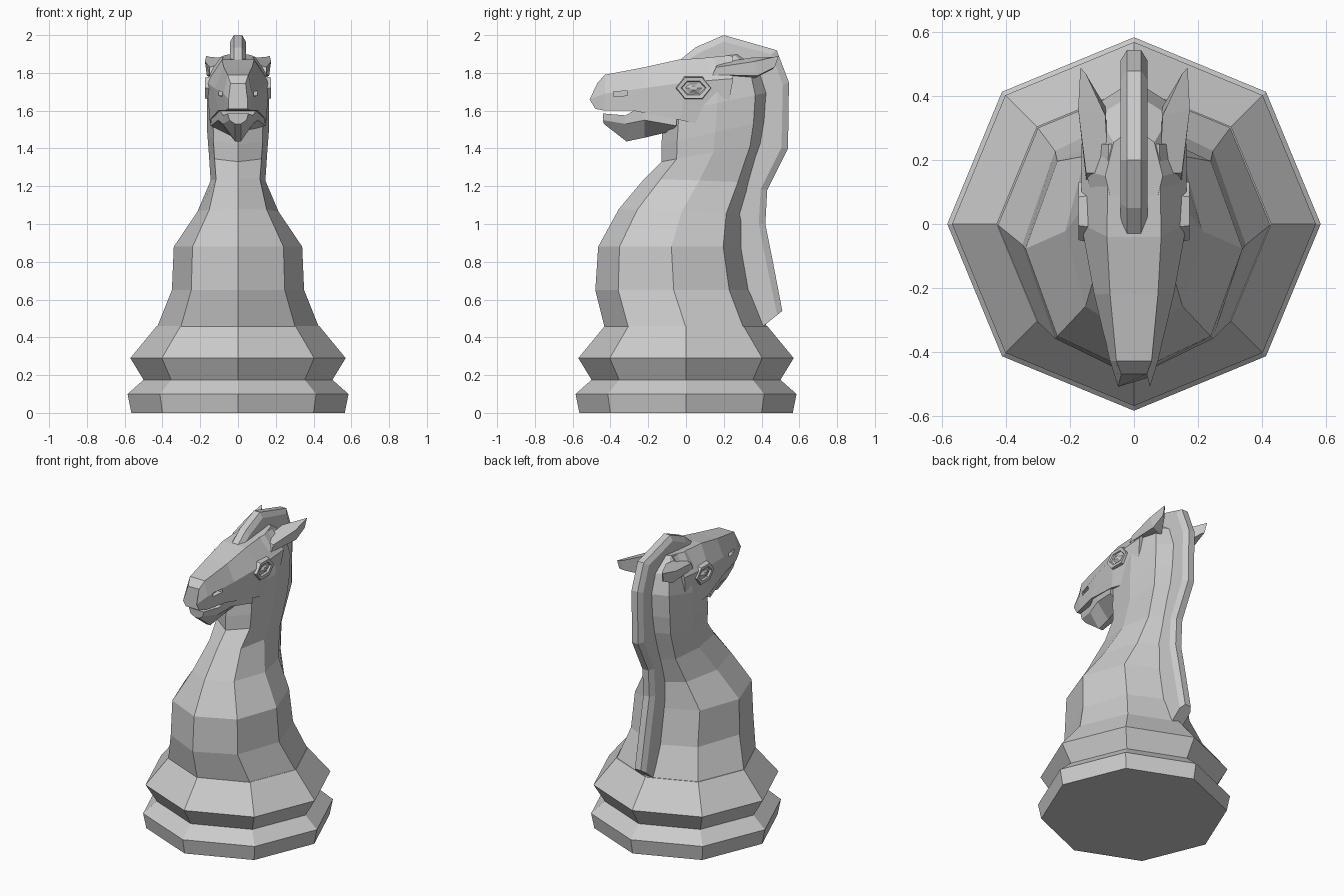
import bpy, bmesh, math

stone = bpy.data.materials.new("pale_grey_stone")
stone.diffuse_color = (0.6, 0.6, 0.6, 1)


def sym(half):
    """Complete a ring from its x >= 0 half."""
    return half + [(-x, y, z) for x, y, z in reversed(half) if x > 1e-6]


def loft(name, rings, both_sides=False):
    """Skin a list of equal rings and cap both ends."""
    bm = bmesh.new()
    for sign in ((1, -1) if both_sides else (1,)):
        rows = [[bm.verts.new((sign * x, y, z)) for x, y, z in r] for r in rings]
        n = len(rows[0])
        for a, b in zip(rows, rows[1:]):
            for i in range(n):
                j = (i + 1) % n
                bm.faces.new((a[i], a[j], b[j], b[i]))
        bm.faces.new(rows[0])
        bm.faces.new(rows[-1])
    bmesh.ops.recalc_face_normals(bm, faces=bm.faces[:])
    me = bpy.data.meshes.new(name)
    bm.to_mesh(me)
    bm.free()
    me.materials.append(stone)
    ob = bpy.data.objects.new(name, me)
    bpy.context.collection.objects.link(ob)
    return ob


def octagon(yf, zf, yb, zb, xs, k=0.707):
    """Tilted eight-sided section from its front and back points and half width."""
    ts = (0, 0.146, 0.5, 0.854, 1)
    xs = (0, xs * k, xs, xs * k, 0)
    return sym([(x, yf + (yb - yf) * t, zf + (zb - zf) * t) for x, t in zip(xs, ts)])


# Stepped octagonal base
loft("base", [octagon(-r, z, r, z, r) for z, r in
              ((0, 0.565), (0.1, 0.585), (0.175, 0.5), (0.29, 0.57), (0.46, 0.43))])

# Chest, neck and back of the skull
loft("neck", [octagon(*s) for s in (
    (-0.43, 0.45, 0.43, 0.45, 0.43),
    (-0.48, 0.65, 0.35, 0.65, 0.35),
    (-0.465, 0.88, 0.31, 0.88, 0.34),
    (-0.355, 1.08, 0.31, 1.05, 0.215),
    (-0.22, 1.24, 0.36, 1.22, 0.145, 0.8),
    (-0.13, 1.33, 0.42, 1.43, 0.155, 0.8),
    (-0.13, 1.42, 0.44, 1.55, 0.163, 0.8),
    (-0.12, 1.58, 0.45, 1.70, 0.165, 0.8),
    (-0.08, 1.78, 0.41, 1.82, 0.15, 0.75),
    (0.0, 1.87, 0.30, 1.90, 0.09))])

# Upper head: top, cheek and lower edge points, nose to poll
muzzle = loft("muzzle", [sym(s) for s in (
    [(0.04, -0.47, 1.745), (0.05, -0.51, 1.66), (0.05, -0.48, 1.61)],
    [(0.055, -0.43, 1.79), (0.075, -0.43, 1.69), (0.07, -0.43, 1.60)],
    [(0.075, -0.22, 1.83), (0.125, -0.22, 1.72), (0.105, -0.28, 1.60)],
    [(0.085, -0.04, 1.87), (0.165, 0.0, 1.75), (0.15, -0.03, 1.55)],
    [(0.08, 0.25, 1.89), (0.165, 0.25, 1.77), (0.14, 0.2, 1.5)])])

# Lower jaw, V shaped underneath
loft("jaw", [sym(s) for s in (
    [(0.055, -0.44, 1.585), (0.045, -0.44, 1.55), (0.015, -0.435, 1.53)],
    [(0.08, -0.32, 1.575), (0.08, -0.32, 1.53), (0.015, -0.315, 1.437)],
    [(0.105, -0.24, 1.62), (0.105, -0.22, 1.55), (0.02, -0.22, 1.457)],
    [(0.14, -0.05, 1.62), (0.145, -0.05, 1.52), (0.04, -0.08, 1.49)])])

# Mane ridge with bevelled outer edge: outer and inner path points
mane = [((-0.03, 1.87), (0.0, 1.83)), ((0.05, 1.935), (0.1, 1.83)),
        ((0.2, 2.0), (0.2, 1.83)), ((0.48, 1.92), (0.3, 1.78)),
        ((0.545, 1.75), (0.37, 1.68)), ((0.54, 1.4), (0.35, 1.42)),
        ((0.43, 1.18), (0.29, 1.2)), ((0.42, 1.0), (0.24, 1.0)),
        ((0.46, 0.8), (0.27, 0.75)), ((0.51, 0.54), (0.41, 0.46))]
rings = []
for (yo, zo), (yi, zi) in mane:
    f = min(0.5, 0.035 / math.hypot(yo - yi, zo - zi))
    mid = (0.042, yo + (yi - yo) * f, zo + (zi - zo) * f)
    rings.append(sym([(0.022, yo, zo), mid, (0.042, yi, zi)]))
loft("mane", rings)

# Swept-back ears
loft("ears", [[(0.085, 0.14, 1.78), (0.15, 0.14, 1.79), (0.15, 0.16, 1.83), (0.08, 0.16, 1.85)],
              [(0.085, 0.36, 1.77), (0.165, 0.38, 1.785), (0.175, 0.36, 1.86), (0.09, 0.34, 1.88)],
              [(0.145, 0.46, 1.82), (0.165, 0.47, 1.83), (0.168, 0.49, 1.89), (0.15, 0.47, 1.885)]],
     both_sides=True)

# Six-sided eyes with sunken rim and raised lens
hexagon = ((1, 0), (0.5, 1), (-0.5, 1), (-1, 0), (-0.5, -1), (0.5, -1))
loft("eyes", [[(x, 0.04 + w * a, 1.72 + h * b) for a, b in hexagon] for w, h, x in
              ((0.1, 0.065, 0.13), (0.09, 0.055, 0.174), (0.068, 0.036, 0.172),
               (0.06, 0.03, 0.158), (0.05, 0.026, 0.16), (0.02, 0.01, 0.173))],
     both_sides=True)

# Nostril slots cut into the muzzle
cutter = loft("nostril_cutter", [[(x, y, z) for y, z in
              ((-0.385, 1.70), (-0.31, 1.705), (-0.31, 1.68), (-0.385, 1.675))]
              for x in (0.065, 0.15)], both_sides=True)
cutter.hide_render = True
cutter.hide_viewport = True
cutter.display_type = 'WIRE'
cut = muzzle.modifiers.new("nostrils", 'BOOLEAN')
cut.operation = 'DIFFERENCE'
cut.solver = 'EXACT'
cut.object = cutter
